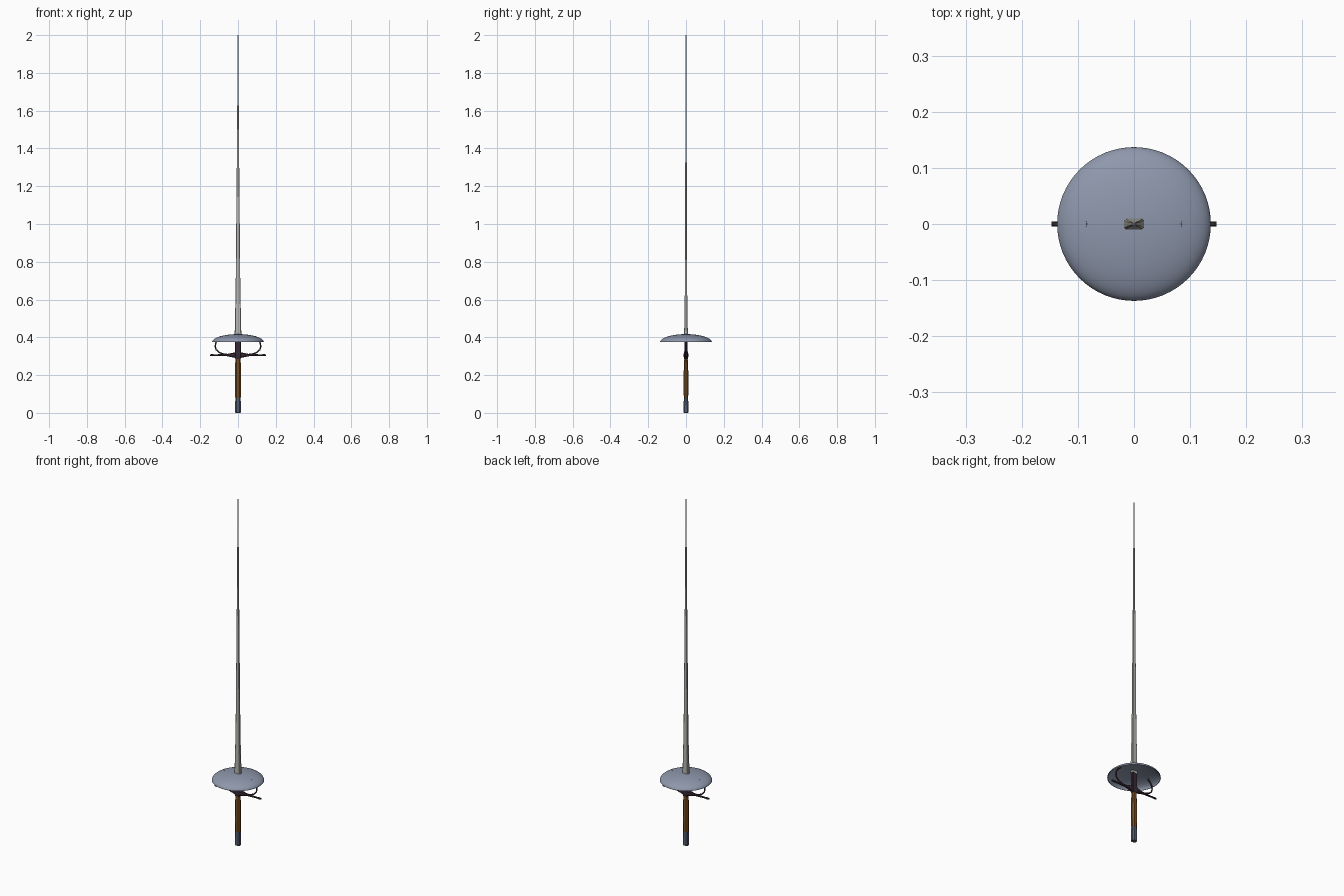
import bpy, bmesh, math
from mathutils import Vector

if "Cube" in bpy.data.objects:
    bpy.data.objects.remove(bpy.data.objects["Cube"])


def mat(name, rgb):
    m = bpy.data.materials.new(name)
    m.diffuse_color = (*rgb, 1)
    m.use_nodes = True
    m.node_tree.nodes["Principled BSDF"].inputs["Base Color"].default_value = m.diffuse_color
    return m


STEEL = mat("blade steel", (0.47, 0.47, 0.44))
GUARD = mat("blue grey guard", (0.27, 0.31, 0.41))
POMMEL = mat("slate pommel", (0.09, 0.115, 0.17))
BROWN = mat("brown grip", (0.19, 0.075, 0.014))
DARK = mat("dark iron", (0.04, 0.022, 0.034))


def finish(name, bm, material, angle=None):
    bmesh.ops.recalc_face_normals(bm, faces=bm.faces)
    me = bpy.data.meshes.new(name)
    bm.to_mesh(me)
    bm.free()
    me.materials.append(material)
    ob = bpy.data.objects.new(name, me)
    bpy.context.collection.objects.link(ob)
    if angle:
        bpy.ops.object.select_all(action='DESELECT')
        ob.select_set(True)
        bpy.context.view_layer.objects.active = ob
        bpy.ops.object.shade_smooth_by_angle(angle=math.radians(angle))
    return ob


def loft(name, sections, material, chamfer=0.3, along_x=False, angle=None):
    """Chamfered-rectangle sections (position, half width, half depth)."""
    bm = bmesh.new()
    rings = []
    for p, a, b in sections:
        c = chamfer * min(a, b)
        pts = [(a, -b + c), (a, b - c), (a - c, b), (-a + c, b),
               (-a, b - c), (-a, -b + c), (-a + c, -b), (a - c, -b)]
        rings.append([bm.verts.new((p, v, u) if along_x else (u, v, p)) for u, v in pts])
    for r, s in zip(rings, rings[1:]):
        for i in range(8):
            j = (i + 1) % 8
            bm.faces.new((r[i], r[j], s[j], s[i]))
    bm.faces.new(rings[0])
    bm.faces.new(rings[-1])
    return finish(name, bm, material, angle)


# Blade, tapering to the tip
loft("blade", [(0.40, 0.018, 0.010), (0.65, 0.0125, 0.0062), (1.25, 0.007, 0.0042),
               (1.65, 0.0038, 0.003), (2.0, 0.002, 0.002)], STEEL)

# Handle parts
loft("pommel", [(0.0, 0.013, 0.011), (0.004, 0.0155, 0.0135), (0.035, 0.0155, 0.0135),
                (0.08, 0.014, 0.011)], POMMEL, 0.5)
loft("grip", [(0.08, 0.0145, 0.0115), (0.14, 0.0165, 0.0135), (0.21, 0.016, 0.0125),
              (0.29, 0.014, 0.009)], BROWN, 0.6, angle=40)
loft("tang_block", [(0.285, 0.014, 0.010), (0.295, 0.017, 0.012), (0.315, 0.017, 0.012),
                    (0.325, 0.015, 0.009), (0.405, 0.015, 0.009)], DARK)

# Crossbar, thickened in the middle
half = [(0.0, 0.016, 0.011), (0.02, 0.014, 0.010), (0.06, 0.0055, 0.0055),
        (0.125, 0.004, 0.004), (0.135, 0.005, 0.005), (0.147, 0.004, 0.004)]
bar = [(-p, a, b) for p, a, b in half[:0:-1]] + half
loft("crossbar", bar, DARK, 0.5, along_x=True).location.z = 0.306

# Shallow bell guard, a thin lathed shell
R, RIM, N = 0.137, 0.375, 64
bm = bmesh.new()
outer = [(R * math.sin(t), RIM + 0.042 * math.cos(t))
         for t in [math.pi / 2 * i / 14 for i in range(15)]]
inner = [(r * 0.98, RIM + (z - RIM) * 0.9) for r, z in outer[::-1]]
profile = [bm.verts.new((r, 0, z)) for r, z in outer + inner]
edges = [bm.edges.new(e) for e in zip(profile, profile[1:])]
bmesh.ops.spin(bm, geom=profile + edges, axis=(0, 0, 1), cent=(0, 0, 0),
               steps=N, angle=2 * math.pi)
bmesh.ops.remove_doubles(bm, verts=bm.verts, dist=0.00005)
finish("bell_guard", bm, GUARD, 40)

# Curved arms joining crossbar and guard, with rivets on the dome
for side, label in ((-1, "left"), (1, "right")):
    path = [(0.045, 0.308), (0.075, 0.311), (0.100, 0.320), (0.116, 0.335),
            (0.121, 0.352), (0.117, 0.372), (0.108, 0.386), (0.092, 0.402)]
    bm = bmesh.new()
    rings = []
    for i, (x, z) in enumerate(path):
        a, b = path[max(i - 1, 0)], path[min(i + 1, len(path) - 1)]
        t = Vector((b[0] - a[0], 0, b[1] - a[1])).normalized()
        n = Vector((t.z, 0, -t.x))
        ring = []
        for k in range(8):
            w = k * math.pi / 4
            v = Vector((x, 0, z)) + 0.0038 * (n * math.cos(w) + Vector((0, 1, 0)) * math.sin(w))
            ring.append(bm.verts.new((side * v.x, v.y, v.z)))
        rings.append(ring)
    for r, s in zip(rings, rings[1:]):
        for k in range(8):
            bm.faces.new((r[k], r[(k + 1) % 8], s[(k + 1) % 8], s[k]))
    bm.faces.new(rings[0])
    bm.faces.new(rings[-1])
    finish(label + "_arm", bm, DARK, 50)

    bm = bmesh.new()
    bmesh.ops.create_cone(bm, cap_ends=True, segments=16, radius1=0.009,
                          radius2=0.009, depth=0.006)
    rivet = finish(label + "_rivet", bm, GUARD)
    rivet.location = (side * 0.092, 0, 0.4035)
    rivet.rotation_euler.y = side * 0.27
